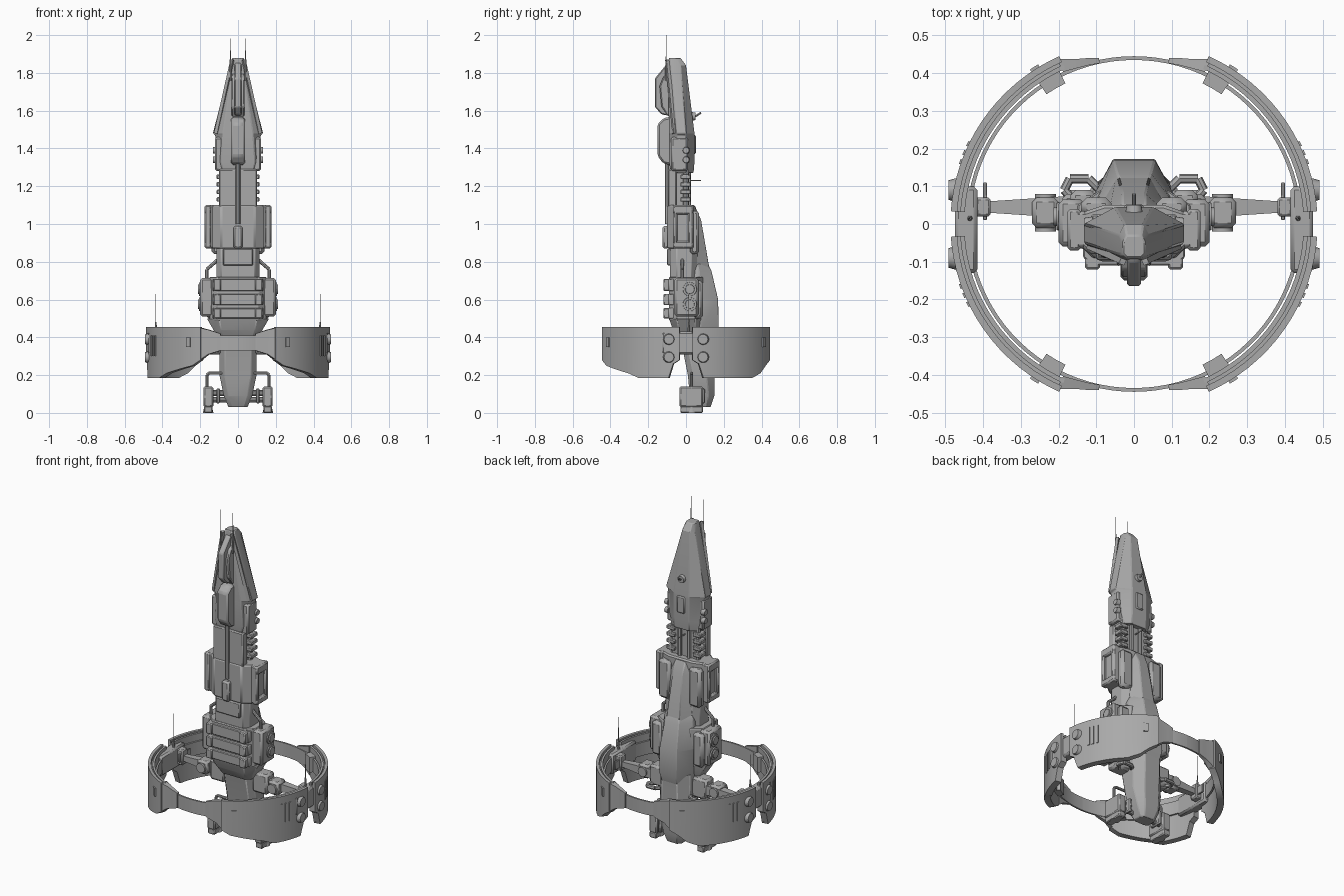
import bpy, bmesh, math
from mathutils import Vector, Matrix

old = bpy.data.objects.get("Cube")
if old:
    bpy.data.objects.remove(old, do_unlink=True)

UNIT = 0.01  # all part sizes below are in hundredths

hull_grey = bpy.data.materials.new("hull grey")
hull_grey.use_nodes = True
hull_grey.diffuse_color = (0.4, 0.4, 0.4, 1)
hull_grey.node_tree.nodes["Principled BSDF"].inputs["Base Color"].default_value = (0.4, 0.4, 0.4, 1)


def finish(name, bm, pair=False, bevel=0):
    bmesh.ops.scale(bm, vec=Vector((UNIT, UNIT, UNIT)), verts=bm.verts)
    bmesh.ops.recalc_face_normals(bm, faces=bm.faces)
    mesh = bpy.data.meshes.new(name)
    bm.to_mesh(mesh)
    bm.free()
    mesh.materials.append(hull_grey)
    mesh.shade_smooth()
    mesh.set_sharp_from_angle(angle=math.radians(28))
    ob = bpy.data.objects.new(name, mesh)
    bpy.context.collection.objects.link(ob)
    if bevel:
        mod = ob.modifiers.new("Bevel", 'BEVEL')
        mod.width, mod.segments = bevel * UNIT, 1
    if pair:
        ob.modifiers.new("Mirror", 'MIRROR')
    return ob


def box(name, xs, ys, zs, pair=False, bevel=0.6):
    bm = bmesh.new()
    lo, hi = Vector((xs[0], ys[0], zs[0])), Vector((xs[1], ys[1], zs[1]))
    size = Matrix.Diagonal((hi - lo).to_4d())
    size[3][3] = 1
    bmesh.ops.create_cube(bm, size=1, matrix=Matrix.Translation((lo + hi) / 2) @ size)
    return finish(name, bm, pair, bevel)


def rod(name, a, b, r1, r2=None, pair=False, sides=16):
    """Cylinder, cone or square bar from a to b."""
    bm = bmesh.new()
    a, b = Vector(a), Vector(b)
    turn = (b - a).to_track_quat('Z', 'Y').to_matrix().to_4x4()
    if sides == 4:
        turn = turn @ Matrix.Rotation(math.pi / 4, 4, 'Z')
    bmesh.ops.create_cone(bm, cap_ends=True, segments=sides, radius1=r1, radius2=r1 if r2 is None else r2,
                          depth=(b - a).length, matrix=Matrix.Translation((a + b) / 2) @ turn)
    return finish(name, bm, pair)


def skin(bm, loops):
    """Closed solid through a stack of equal loops."""
    rings = [[bm.verts.new(p) for p in loop] for loop in loops]
    n = len(rings[0])
    for low, high in zip(rings, rings[1:]):
        for i in range(n):
            j = (i + 1) % n
            bm.faces.new((low[i], low[j], high[j], high[i]))
    bm.faces.new(rings[0][::-1])
    bm.faces.new(rings[-1])


def hull(name, rows, bevel=0.4):
    """Eight-sided loft; row = z, front (w, y), side (w, y0, y1), back (w, y)."""
    bm = bmesh.new()
    loops = []
    for z, (fw, fy), (w, y0, y1), (bw, by) in rows:
        half = [(fw, fy), (w, y0), (w, y1), (bw, by)]
        loops.append([(x, y, z) for x, y in half] + [(-x, y, z) for x, y in reversed(half)])
    skin(bm, loops)
    return finish(name, bm, False, bevel)


def side_profile(name, outline, half, bevel=0.6):
    bm = bmesh.new()
    skin(bm, [[(x, y, z) for y, z in outline] for x in (-half, half)])
    return finish(name, bm, False, bevel)


def arc(name, rows, side=1):
    """Curved wall on the right, mirrored; row = angle, inner r, outer r, low z, high z."""
    bm = bmesh.new()
    loops = []
    for a, b in zip(rows, rows[1:]):
        steps = max(1, round(abs(b[0] - a[0]) / 4))
        loops += [[p + (q - p) * i / steps for p, q in zip(a, b)] for i in range(steps)]
    loops.append(rows[-1])
    solid = []
    for deg, ri, ro, lo, hi in loops:
        c, s = math.cos(math.radians(deg)), side * math.sin(math.radians(deg))
        solid.append([(r * c, r * s, z) for r, z in ((ri, lo), (ro, lo), (ro, hi), (ri, hi))])
    skin(bm, solid)
    return finish(name, bm, True)


def pipe(name, points, r):
    for a, b in zip(points, points[1:]):
        rod(name, a, b, r, pair=True, sides=8)


# Ring: thin hoop, four armoured shields, hubs
arc("ring_hoop", [(-90, 43.5, 44.5, 33, 41), (90, 43.5, 44.5, 33, 41)])
for side, deep, label in ((-1, 31, "front"), (1, 46, "back")):
    lower = [(4, 28), (8, 26), (11, 18.5), (deep, 18.5), (deep + 8, 21), (60, 25), (66, 28)]
    for part, ri, ro, rise in (("shield", 47, 48.7, 45.5), ("shield_core", 46, 47.3, 43.5), ("shield_liner", 45, 46.2, 45)):
        arc(label + "_" + part, [(d, ri, ro, z, rise) for d, z in lower], side)
    arc(label + "_shield_tip", [(65, 44.5, 48.3, 28, 45), (70, 44, 46.5, 31, 44), (78, 43.6, 45, 33, 42)], side)
    for z in (29.5, 39):
        rod(label + "_shield_cap", (47, side * 9, z), (49.2, side * 9, z), 3.2, 2.6, True)
    for deg in (19, 22, 25):
        arc(label + "_shield_vent", [(deg, 48, 49.1, 30, 41), (deg + 1.6, 48, 49.1, 30, 41)], side)
    arc(label + "_shield_latch", [(56, 48, 49.4, 35, 40), (59, 48, 49.4, 35, 40)], side)
    arc(label + "_inner_clamp", [(56, 41.5, 46, 33, 42), (64, 41.5, 46, 33, 42)], side)
box("ring_hub", (41.5, 47.5), (-13, 10), (31, 43), True, 1)
box("hub_joint", (38, 42), (2, 7), (33, 42), True)
box("hub_brake", (39, 40), (1, 11), (35, 40), True, 0.2)
rod("hub_antenna_base", (43.5, 1.5, 43), (43.5, 1.5, 48), 0.7, 0.4, True, 8)
rod("hub_antenna", (43.5, 1.5, 46), (43.5, 1.5, 63), 0.25, 0.1, True, 6)

# Arms between ring and body
rod("arm_beam", (8, 4.5, 37), (40, 4.5, 37), 5, 2, True, 4)
box("arm_motor", (20, 27), (-1, 7), (33, 41), True, 1.2)
rod("arm_motor_cap", (23.5, -2, 37), (23.5, 8, 37), 2.8, None, True)
box("arm_root", (9, 19), (0, 8), (31, 43), True, 1.2)

# Nose
hull("nose_hull", [
    (127, (8, -8), (9.5, -5, 0), (5, 4)),
    (133, (9, -9), (11.5, -5, 0), (5, 4.5)),
    (147, (8, -9), (12, -5, 0), (5, 4.5)),
    (148, (8, -9), (13.3, -5, 0), (5, 4.5)),
    (184, (2.5, -9.5), (4, -8, -3), (2.5, 0)),
    (188, (2, -9), (3, -8, -5), (2, -3))])
rod("nose_rail", (11.5, -6, 148), (3, -10, 187), 1.4, 1.1, True, 4)
side_profile("nose_keel", [(-7, 186), (-10, 185), (-16.5, 177), (-16.5, 162), (-13, 158), (-7, 157)], 1.8)
side_profile("keel_cheeks", [(-7, 181), (-12, 178), (-14, 173), (-13, 162), (-7, 154)], 3.5)
side_profile("chin_pod", [(-7, 157), (-12, 156), (-15, 153), (-15, 136), (-12, 132), (-7, 131)], 3.6, 1)
rod("nose_barrel", (0, -10, 100), (0, -10, 134), 1.2, sides=8)
box("cheek_armour", (6, 12.3), (-8, 1), (128, 146), True, 1)
for z in (134, 139):
    rod("cheek_thruster", (11, 0, z), (13.3, 0, z), 2, 1.6, True)
rod("nose_antenna_base", (4, -10.5, 176), (4, -10.5, 187), 0.6, 0.4, True, 8)
rod("nose_antenna", (4, -10.5, 186), (4, -10.5, 200), 0.25, 0.1, True, 6)
rod("turret_base", (0, 2, 157), (0, 5, 157), 2.4, 2)
rod("turret_gun", (0, 5, 157), (0, 8, 159), 0.5, sides=8)
box("dorsal_hatch", (-2.5, 2.5), (3, 5.3), (137, 147))

# Neck
box("neck_front_plate", (-10, 10), (-9.5, -5), (104, 129))
box("neck_core", (-7.5, 7.5), (-6, 1), (104, 130))
rod("neck_strut", (8, 0, 104), (8, 0, 130), 1.5, None, True, 8)
rod("neck_conduit", (3, 1.5, 104), (3, 1.5, 130), 1.2, None, True, 8)
for z in (113, 117, 121, 125):
    box("neck_rib", (6, 11.3), (-3, 2.5), (z - 1.2, z + 1.2), True, 0.4)
rod("neck_probe", (0, 1, 123), (0, 8, 123), 0.4, 0.2, sides=6)

# Middle module with framed side pods
hull("middle_module", [(z, (9, -10), (14, -6, 3), (8, 5)) for z in (87, 110)], 0.8)
box("middle_sensor", (-2.5, 2.5), (-12.5, -9), (87, 99), bevel=1)
box("pod_core", (12, 16), (-6.5, 3.5), (87, 110), True, 1)
for zs in ((87, 91), (105, 110)):
    box("pod_frame_bar", (14, 17.7), (-7, 4), zs, True, 0.8)
for ys in ((-7, -4.5), (1, 4)):
    box("pod_frame_post", (14, 17.7), ys, (88, 109), True, 0.8)
box("pod_back_armour", (6, 14), (2, 7), (84, 107), True, 1.5)

# Waist
hull("waist", [(z, (9, -8.5), (11.5, -5, 3), (8, 6)) for z in (70, 88)])
box("waist_step", (-8, 8), (-10, -7), (78, 87))
pipe("waist_pipe", [(11, -2, 81), (13, -2, 79), (16.5, -2, 76), (16.5, -2, 71)], 0.9)

# Lower module with engine blocks
hull("lower_module", [(z, (11, -9), (15, -5, 5), (9, 9)) for z in (49, 72)])
for zs in ((50, 55.5), (57, 63), (64.5, 71)):
    hull("front_band", [(z, (10, -11), (13.5, -9, -6), (12, -4)) for z in zs])
    box("band_lug", (9, 13), (-12, -8), zs, True, 0.5)
box("engine_block", (13, 20), (-6, 6.5), (51, 71.5), True, 1.2)
box("engine_saddle", (10, 17), (4, 9), (50, 70), True, 1.5)
for z in (57.5, 65.5):
    rod("engine_collar", (18, 2, z), (20.6, 2, z), 4, 3.6, True)
    rod("engine_cap", (19, 2, z), (21.3, 2, z), 2.8, 2.4, True)
hull("lower_skirt", [
    (39, (7, -4), (10, -2, 4), (8, 6)),
    (44, (9, -7), (13, -4, 5), (9, 8)),
    (50, (10, -9), (16.5, -5, 5), (10, 8))])

# Dorsal spine
hull("upper_spine", [
    (70, (6, 0), (9, 3, 6), (4.5, 13.5)),
    (102, (6, 0), (6.5, 3, 5), (3, 8)),
    (109, (5, 0), (5.5, 2, 3), (3, 5))])
hull("lower_spine", [
    (36, (8, 0), (9.5, 3, 8), (4.5, 14.5)),
    (45, (8, 0), (10.5, 3, 8), (5.5, 17.3)),
    (60, (8, 0), (10.5, 3, 8), (5.5, 17)),
    (75, (8, 0), (9.5, 3, 7), (4.5, 13.5)),
    (79, (6, 0), (8, 3, 6), (3.5, 11.5))])

# Tail
hull("tail", [
    (3, (3, 5), (5, 6, 11), (3, 13)),
    (9, (5, 2), (7.5, 4, 12), (4.5, 15)),
    (20, (7, 1), (9.8, 4, 11), (5, 15)),
    (45, (7, -4), (9.8, -1, 10), (5, 16))])
box("tail_pod", (13, 18.3), (-3.5, 9), (3, 14), True, 0.8)
rod("pod_nozzle", (15.8, 3, 3.5), (15.8, 3, 0), 2, 2.8, True)
box("pod_skid", (13.5, 18), (-3, 9), (0, 3.5), True, 0.5)
for z in (7, 10.5):
    rod("pod_axle", (6, 6, z), (14, 6, z), 1.5, None, True, 10)
box("pod_bracket", (9.5, 11.5), (2, 10), (5, 13), True)
pipe("tail_pipe", [(16.5, 3, 13), (16.5, 3, 20), (15.5, 3, 21), (8, 3, 21)], 0.8)
pipe("tail_loop", [(9, 9, 32), (12, 12, 32), (17, 12, 32), (18.5, 9, 32), (15, 5, 32)], 1.2)
